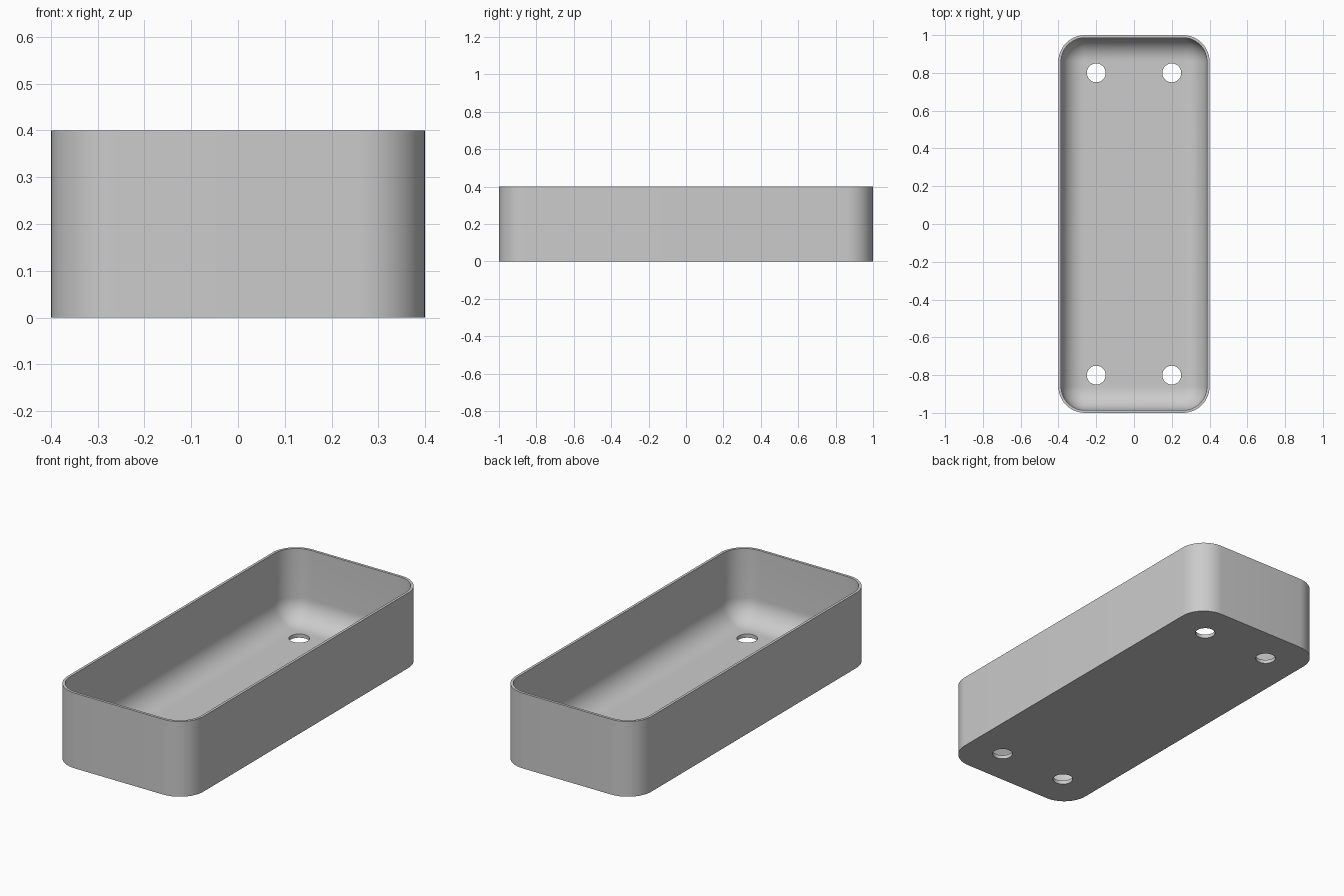
import bpy
import bmesh
from math import sin, cos, pi

cube = bpy.data.objects.get("Cube")
if cube:
    bpy.data.objects.remove(cube)

HALF_X, HALF_Y, HEIGHT = 0.4, 1.0, 0.4
CORNER, WALL, FLOOR, FILLET = 0.14, 0.014, 0.02, 0.12
STEPS = 12


def grey_material():
    mat = bpy.data.materials.new("plain grey")
    mat.use_nodes = True
    colour = (0.6, 0.6, 0.6, 1)
    mat.diffuse_color = colour
    mat.node_tree.nodes["Principled BSDF"].inputs["Base Color"].default_value = colour
    return mat


def rounded_ring(bm, inset, z):
    """Rounded rectangle, moved inwards from the outer wall."""
    ring = []
    cx, cy, r = HALF_X - CORNER, HALF_Y - CORNER, CORNER - inset
    for quarter, (sx, sy) in enumerate([(1, 1), (-1, 1), (-1, -1), (1, -1)]):
        for i in range(STEPS + 1):
            a = (quarter + i / STEPS) * pi / 2
            ring.append(bm.verts.new((sx * cx + r * cos(a), sy * cy + r * sin(a), z)))
    return ring


def circle_ring(bm, x, y, r, z, sides=32):
    return [bm.verts.new((x + r * cos(2 * pi * i / sides),
                          y + r * sin(2 * pi * i / sides), z)) for i in range(sides)]


def bridge(bm, a, b):
    n = len(a)
    for i in range(n):
        j = (i + 1) % n
        bm.faces.new((a[i], a[j], b[j], b[i]))


def fill(bm, rings):
    """Flat sheet inside the first ring, with the others left as holes."""
    edges = [bm.edges.get((r[i - 1], r[i])) for r in rings for i in range(len(r))]
    bmesh.ops.triangle_fill(bm, edges=edges, use_beauty=True)


bm = bmesh.new()

# Outer wall, rim, inner wall and the rounded edge of the floor
profile = [(0, 0), (0, HEIGHT), (WALL, HEIGHT)]
for i in range(STEPS + 1):
    a = i / STEPS * pi / 2
    profile.append((WALL + FILLET * (1 - cos(a)), FLOOR + FILLET * (1 - sin(a))))
rings = [rounded_ring(bm, inset, z) for inset, z in profile]
for lower, upper in zip(rings, rings[1:]):
    bridge(bm, lower, upper)

# Drain holes through the floor
bottoms, tops = [], []
for x in (-0.2, 0.2):
    for y in (-0.8, 0.8):
        bottoms.append(circle_ring(bm, x, y, 0.05, 0))
        tops.append(circle_ring(bm, x, y, 0.05, FLOOR))
        bridge(bm, bottoms[-1], tops[-1])

# Underside and floor
fill(bm, [rings[0]] + bottoms)
fill(bm, [rings[-1]] + tops)
bmesh.ops.recalc_face_normals(bm, faces=bm.faces[:])

mesh = bpy.data.meshes.new("tray")
bm.to_mesh(mesh)
bm.free()
mesh.materials.append(grey_material())
tray = bpy.data.objects.new("tray", mesh)
bpy.context.collection.objects.link(tray)

bpy.ops.object.select_all(action="DESELECT")
tray.select_set(True)
bpy.context.view_layer.objects.active = tray
bpy.ops.object.shade_smooth_by_angle(angle=pi / 6)
